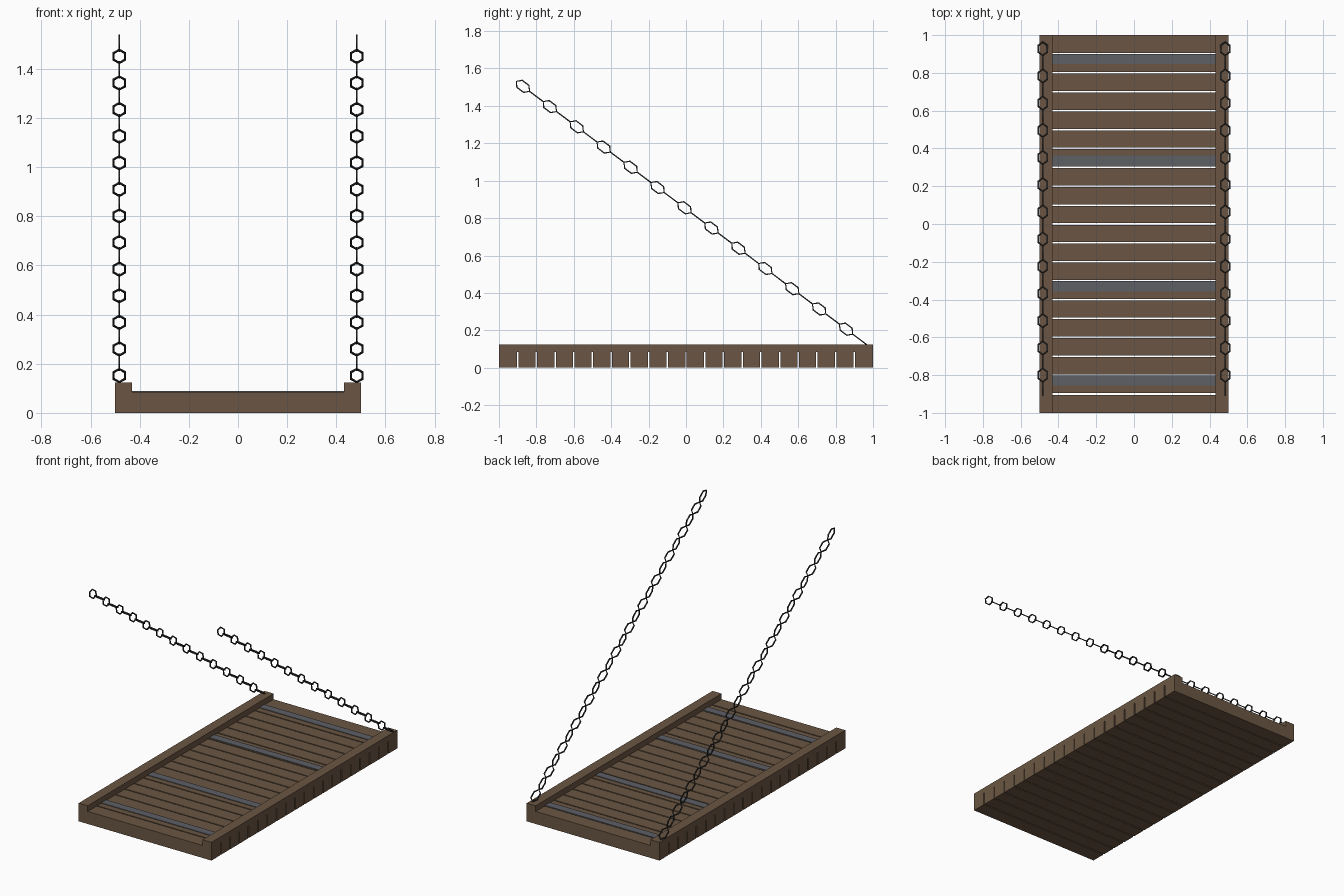
import bpy, bmesh
from math import cos, sin, pi
from mathutils import Vector

if "Cube" in bpy.data.objects:
    bpy.data.objects.remove(bpy.data.objects["Cube"])


def material(name, rgb):
    m = bpy.data.materials.new(name)
    m.diffuse_color = (*rgb, 1)
    m.use_nodes = True
    m.node_tree.nodes["Principled BSDF"].inputs["Base Color"].default_value = m.diffuse_color
    return m


wood = material("wood", (0.147, 0.094, 0.056))
iron = material("iron", (0.11, 0.115, 0.13))
chain_iron = material("chain_iron", (0.03, 0.03, 0.03))


def box(name, lo, hi, mat):
    lo, hi = Vector(lo), Vector(hi)
    bpy.ops.mesh.primitive_cube_add(size=1, location=(lo + hi) / 2)
    ob = bpy.context.object
    ob.name = name
    ob.scale = hi - lo
    ob.data.materials.append(mat)
    return ob


# deck planks with narrow gaps
DECK, GAP = 0.085, 0.008
for i in range(20):
    y0 = -1 + i * 0.1 + (GAP / 2 if i > 0 else 0)
    y1 = -0.9 + i * 0.1 - (GAP / 2 if i < 19 else 0)
    box(f"plank_{i + 1}", (-0.5, y0, 0), (0.5, y1, DECK), wood)

# side rails on top of the planks
box("rail_left", (-0.5, -1, DECK), (-0.432, 1, 0.124), wood)
box("rail_right", (0.432, -1, DECK), (0.5, 1, 0.124), wood)

# iron straps across the deck
for i, y in enumerate((-0.828, -0.33, 0.335, 0.873)):
    box(f"strap_{i + 1}", (-0.432, y - 0.027, DECK - 0.002),
        (0.432, y + 0.027, DECK + 0.004), iron)


# chains: six-sided links, alternately turned a quarter turn
START = Vector((0, 0.928, 0.152))
STEP = Vector((0, -0.072, 0.0541))
ALONG = STEP.normalized()
ACROSS = Vector((1, 0, 0))
UP = ALONG.cross(ACROSS)


def add_link(bm, centre, side, normal):
    half_len, half_wid, r = 0.0445, 0.0235, 0.0048
    rings = []
    for k in range(6):
        a = k * pi / 3
        ring = []
        for j in range(4):
            b = j * pi / 2 + pi / 4
            o, h = r * cos(b), r * sin(b)
            p = (ALONG * (half_len + o) * cos(a)
                 + side * (half_wid + o) / cos(pi / 6) * sin(a) + normal * h)
            ring.append(bm.verts.new(centre + p))
        rings.append(ring)
    for k in range(6):
        p, q = rings[k], rings[(k + 1) % 6]
        for j in range(4):
            n = (j + 1) % 4
            bm.faces.new((p[j], q[j], q[n], p[n]))


def chain(name, x):
    bm = bmesh.new()
    for k in range(26):
        c = START + STEP * k + Vector((x, 0, 0))
        if k % 2 == 0:
            add_link(bm, c, ACROSS, UP)
        else:
            add_link(bm, c, UP, ACROSS)
    bmesh.ops.recalc_face_normals(bm, faces=bm.faces)
    me = bpy.data.meshes.new(name)
    bm.to_mesh(me)
    bm.free()
    me.materials.append(chain_iron)
    bpy.context.collection.objects.link(bpy.data.objects.new(name, me))


chain("chain_left", -0.483)
chain("chain_right", 0.483)
